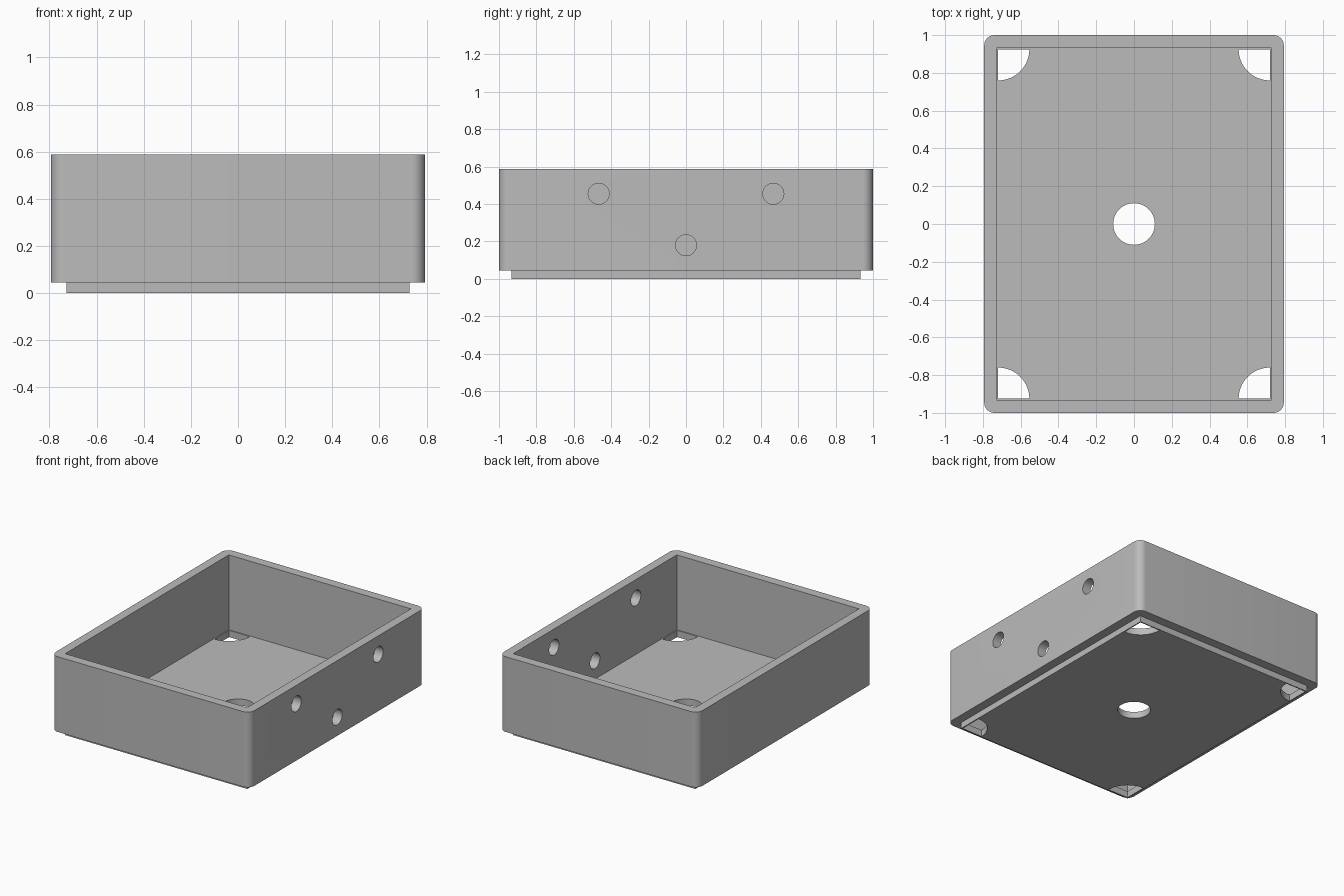
import bpy, bmesh, math
from mathutils import Matrix

default = bpy.data.objects.get("Cube")
if default:
    bpy.data.objects.remove(default, do_unlink=True)

HALF_X, HALF_Y = 0.793, 1.0      # outer shell
IN_X, IN_Y = 0.727, 0.933        # cavity and floor plate
LIP, TOP, FLOOR = 0.045, 0.588, 0.048

grey = bpy.data.materials.new("plain grey")
grey.use_nodes = True
COLOR = (0.5, 0.5, 0.5, 1)
grey.diffuse_color = COLOR
grey.node_tree.nodes["Principled BSDF"].inputs["Base Color"].default_value = COLOR


def arc(cx, cy, r, start, end, steps):
    angles = [math.radians(start + (end - start) * i / steps) for i in range(steps + 1)]
    return [(cx + r * math.cos(a), cy + r * math.sin(a)) for a in angles]


def rectangle(x, y):
    return [(-x, -y), (x, -y), (x, y), (-x, y)]


def rounded_rectangle(x, y, r):
    points = []
    for i, (sx, sy) in enumerate([(1, 1), (-1, 1), (-1, -1), (1, -1)]):
        points += arc(sx * (x - r), sy * (y - r), r, i * 90, i * 90 + 90, 10)
    return points


def slab(name, outlines, z0, z1):
    """Extrude a filled outline with holes from z0 to z1."""
    curve = bpy.data.curves.new(name, "CURVE")
    curve.dimensions = "2D"
    curve.fill_mode = "BOTH"
    curve.extrude = (z1 - z0) / 2
    for outline in outlines:
        spline = curve.splines.new("POLY")
        spline.points.add(len(outline) - 1)
        for point, (x, y) in zip(spline.points, outline):
            point.co = (x, y, 0, 1)
        spline.use_cyclic_u = True
    temp = bpy.data.objects.new(name + " outline", curve)
    bpy.context.collection.objects.link(temp)
    bpy.context.view_layer.update()
    mesh = bpy.data.meshes.new_from_object(
        temp.evaluated_get(bpy.context.evaluated_depsgraph_get()))
    bpy.data.objects.remove(temp, do_unlink=True)
    bm = bmesh.new()
    bm.from_mesh(mesh)
    bmesh.ops.translate(bm, verts=bm.verts, vec=(0, 0, (z0 + z1) / 2))
    bmesh.ops.remove_doubles(bm, verts=bm.verts, dist=0.0001)
    bmesh.ops.dissolve_limit(bm, angle_limit=0.01, verts=bm.verts, edges=bm.edges)
    bmesh.ops.recalc_face_normals(bm, faces=bm.faces)
    bm.to_mesh(mesh)
    bm.free()
    mesh.name = name
    mesh.materials.clear()
    mesh.materials.append(grey)
    obj = bpy.data.objects.new(name, mesh)
    bpy.context.collection.objects.link(obj)
    return obj


def smooth(obj):
    bpy.ops.object.select_all(action="DESELECT")
    obj.select_set(True)
    bpy.context.view_layer.objects.active = obj
    bpy.ops.object.shade_smooth_by_angle(angle=math.radians(30))


# Four walls with rounded outer corners and a square cavity
walls = slab("walls", [rounded_rectangle(HALF_X, HALF_Y, 0.055),
                       rectangle(IN_X, IN_Y)], LIP, TOP)

# Floor plate with a centre hole and a quarter-round opening in each corner
cutouts = [arc(0, 0, 0.11, 0, 354, 59)]
for i, (sx, sy) in enumerate([(-1, -1), (1, -1), (1, 1), (-1, 1)]):
    cx, cy = sx * 0.719, sy * 0.925
    cutouts.append([(cx, cy)] + arc(cx, cy, 0.165, i * 90, i * 90 + 90, 16))
floor = slab("floor_plate", [rectangle(IN_X, IN_Y)] + cutouts, 0, FLOOR)

# Three round holes through the left wall
bm = bmesh.new()
for y, z in [(-0.467, 0.455), (0.467, 0.455), (0, 0.18)]:
    bmesh.ops.create_cone(
        bm, cap_ends=True, segments=40, radius1=0.056, radius2=0.056, depth=0.4,
        matrix=Matrix.Translation((HALF_X, y, z)) @ Matrix.Rotation(math.pi / 2, 4, "Y"))
cutter_mesh = bpy.data.meshes.new("hole_cutter")
bm.to_mesh(cutter_mesh)
bm.free()
cutter = bpy.data.objects.new("hole_cutter", cutter_mesh)
cutter.hide_render = True
bpy.context.collection.objects.link(cutter)
cut = walls.modifiers.new("side holes", "BOOLEAN")
cut.operation = "DIFFERENCE"
cut.solver = "EXACT"
cut.object = cutter
bpy.context.view_layer.objects.active = walls
bpy.ops.object.modifier_apply(modifier=cut.name)
bpy.data.objects.remove(cutter, do_unlink=True)

for part in (walls, floor):
    smooth(part)
